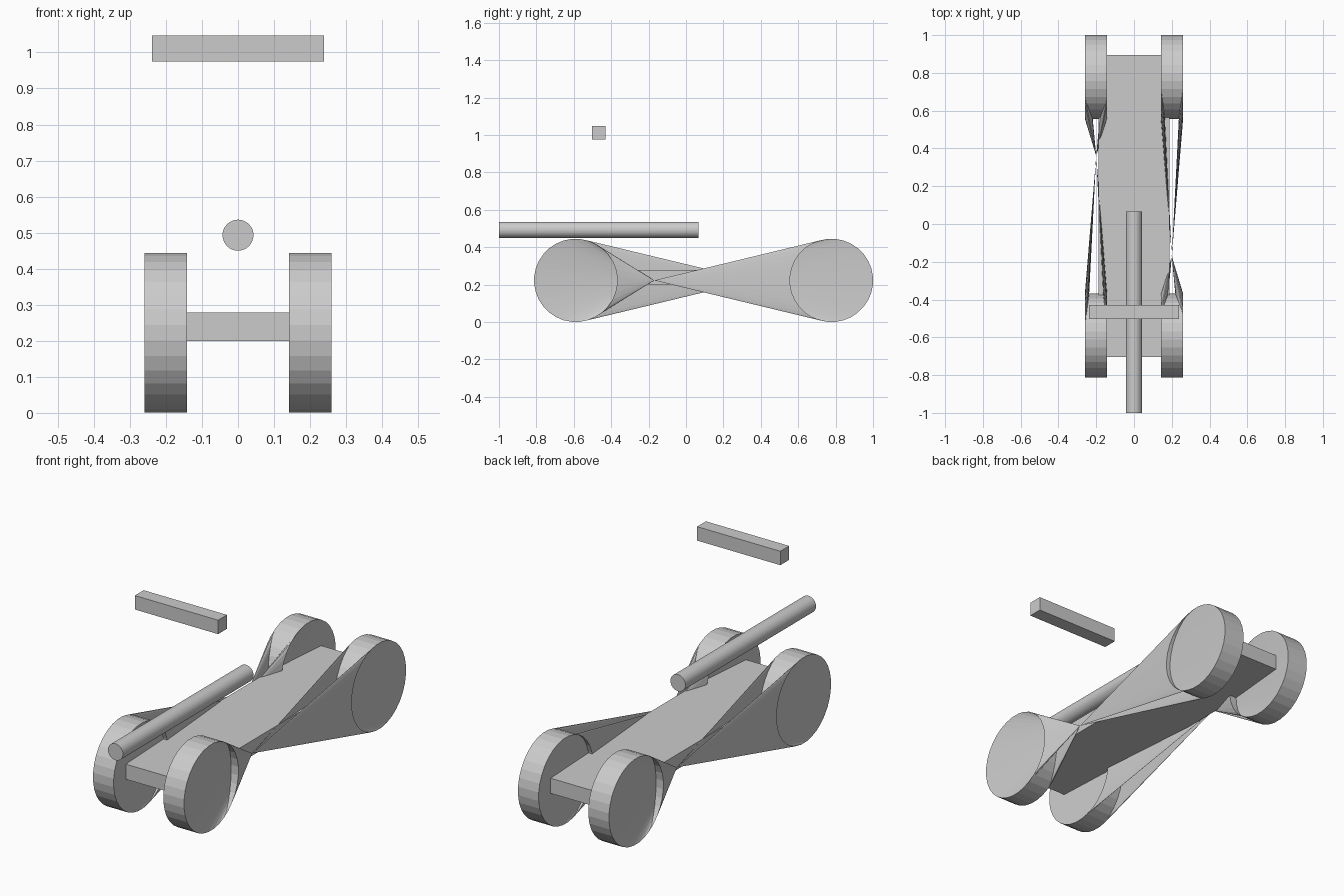
import bpy, bmesh, math
from mathutils import Vector

if "Cube" in bpy.data.objects:
    bpy.data.objects.remove(bpy.data.objects["Cube"])

R, SIDES = 0.2225, 32
FRONT_Y, BACK_Y = -0.59, 0.778
X_IN, X_OUT, X_MID = 0.142, 0.26, 0.2


def make_object(name, bm):
    mesh = bpy.data.meshes.new(name)
    bm.to_mesh(mesh)
    bm.free()
    ob = bpy.data.objects.new(name, mesh)
    bpy.context.collection.objects.link(ob)
    return ob


def box(name, lo, hi):
    bm = bmesh.new()
    bmesh.ops.create_cube(bm, size=1)
    for v in bm.verts:
        v.co = Vector([l + (c + 0.5) * (h - l) for l, h, c in zip(lo, hi, v.co)])
    return make_object(name, bm)


def facing_face(bm, verts, direction):
    """Add a face whose normal points along direction."""
    f = bm.faces.new(verts)
    f.normal_update()
    if f.normal.dot(direction) < 0:
        f.normal_flip()


def ring(bm, x, y):
    return [bm.verts.new((x, y + R * math.cos(a), R + R * math.sin(a)))
            for a in (2 * math.pi * (i + 0.5) / SIDES for i in range(SIDES))]


def wheel_pair(name, side, waist_y):
    """Two wheels whose side caps are drawn together into one pinched waist."""
    bm = bmesh.new()
    apex = [bm.verts.new((side * X_MID, waist_y, R)) for _ in range(2)]
    for y in (FRONT_Y, BACK_Y):
        rings = [ring(bm, side * x, y) for x in (X_IN, X_OUT)]
        centre = Vector((side * X_MID, y, R))
        for i in range(SIDES):
            j = (i + 1) % SIDES
            a, b = rings
            mid = (a[i].co + b[j].co) / 2
            facing_face(bm, (a[i], a[j], b[j], b[i]), mid - centre)
            for r, tip, sign in ((a, apex[0], -side), (b, apex[1], side)):
                facing_face(bm, (r[i], r[j], tip), Vector((sign, 0, 0)))
    return make_object(name, bm)


# wheels with pinched webs, the waist sits forward on the right and back on the left
wheel_pair("right_wheels", 1, -0.17)
wheel_pair("left_wheels", -1, 0.36)

# flat chassis plank
box("chassis", (-0.187, -0.705, 0.20), (0.187, 0.895, 0.278))

# floating cross bar
box("cross_bar", (-0.238, -0.502, 0.975), (0.238, -0.43, 1.047))

# long round barrel
bpy.ops.mesh.primitive_cylinder_add(vertices=32, radius=0.043, depth=1.066,
                                    location=(0, -0.467, 0.493),
                                    rotation=(math.pi / 2, 0, 0))
bpy.context.object.name = "barrel"
